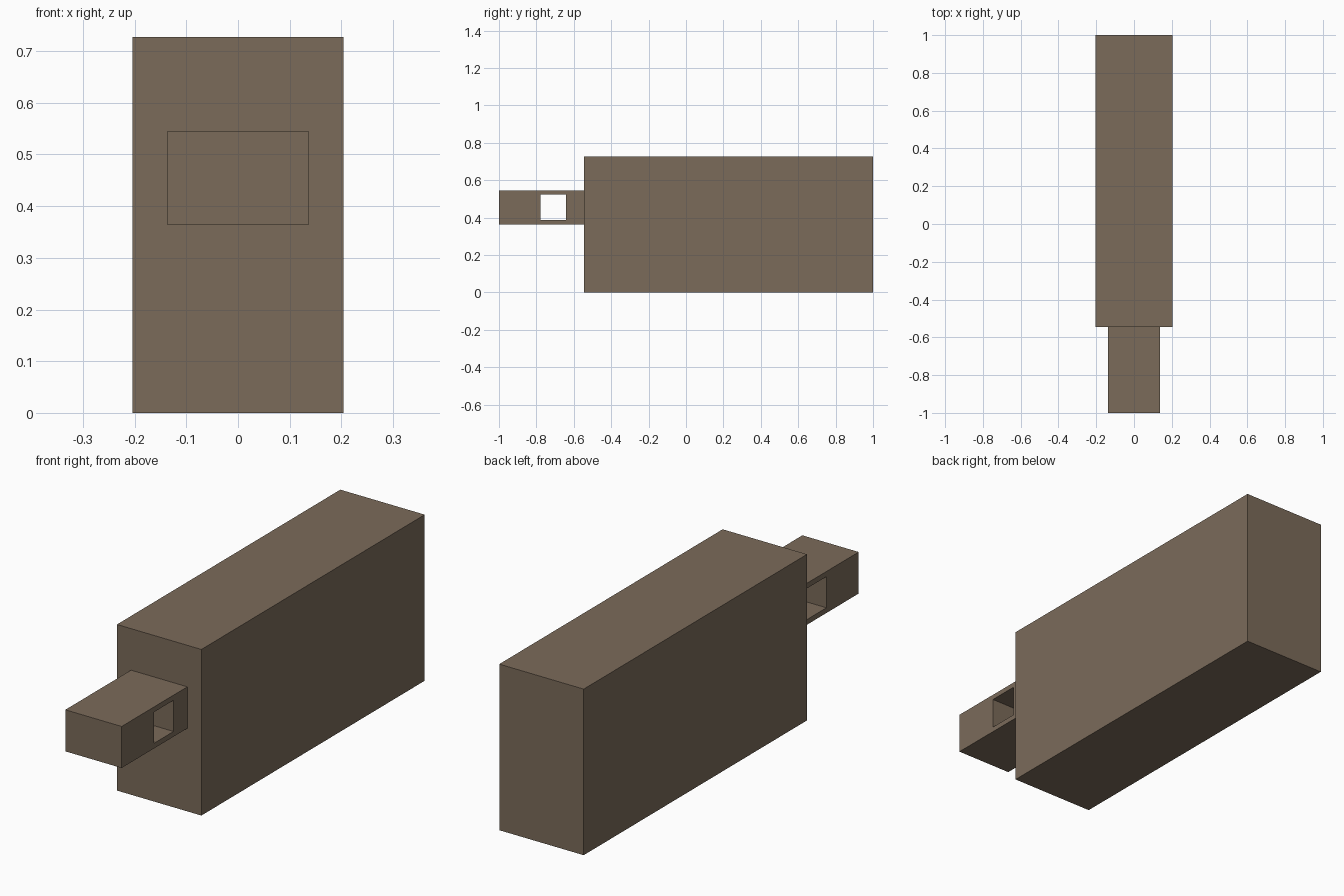
import bpy
from mathutils import Vector

default_cube = bpy.data.objects.get("Cube")
if default_cube:
    bpy.data.objects.remove(default_cube, do_unlink=True)

# Single flat brown
brown = bpy.data.materials.new("dull brown")
brown.use_nodes = True
colour = (0.198, 0.147, 0.102, 1)
brown.diffuse_color = colour
brown.node_tree.nodes["Principled BSDF"].inputs["Base Color"].default_value = colour


def box(name, low, high):
    """Box between two opposite corners."""
    low, high = Vector(low), Vector(high)
    bpy.ops.mesh.primitive_cube_add(size=1, location=(low + high) / 2)
    obj = bpy.context.object
    obj.name = name
    obj.scale = high - low
    bpy.ops.object.transform_apply(location=False, rotation=False, scale=True)
    obj.data.materials.append(brown)
    return obj


# Main block
box("body", (-0.2045, -0.5455, 0), (0.2045, 1, 0.7273))

# Front tab with a square hole running from side to side
tab = box("tab", (-0.1364, -1, 0.3636), (0.1364, -0.5455, 0.5455))
cutter = box("hole_cutter", (-0.3, -0.777, 0.3864), (0.3, -0.641, 0.5227))
cutter.hide_render = True

hole = tab.modifiers.new("hole", "BOOLEAN")
hole.operation = "DIFFERENCE"
hole.solver = "EXACT"
hole.object = cutter
bpy.context.view_layer.objects.active = tab
bpy.ops.object.modifier_apply(modifier=hole.name)
bpy.data.objects.remove(cutter, do_unlink=True)
